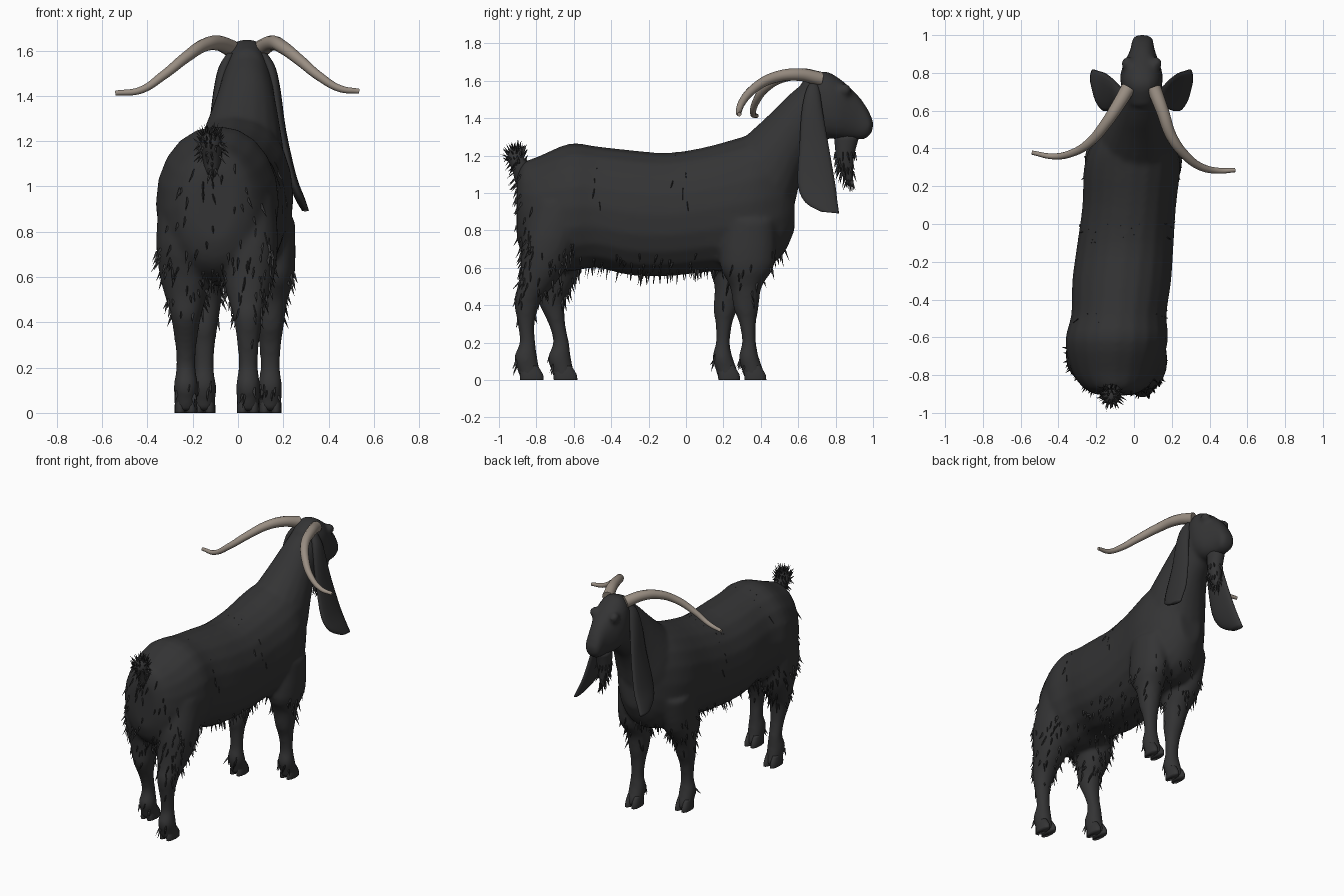
import bpy, bmesh, math, random
from mathutils import Vector

if "Cube" in bpy.data.objects:
    bpy.data.objects.remove(bpy.data.objects["Cube"])

random.seed(4)


def material(name, rgb):
    m = bpy.data.materials.new(name)
    m.diffuse_color = (*rgb, 1)
    m.use_nodes = True
    m.node_tree.nodes["Principled BSDF"].inputs["Base Color"].default_value = m.diffuse_color
    return m


COAT = material("charcoal coat", (0.034, 0.034, 0.035))
HORN = material("horn tan", (0.32, 0.27, 0.225))


def refine(rings, steps=3):
    """Adds in-between rings along a smooth spline."""
    out = []
    for i in range(len(rings) - 1):
        p0, p1, p2 = rings[max(i - 1, 0)], rings[i], rings[i + 1]
        p3 = rings[min(i + 2, len(rings) - 1)]
        for s in range(steps):
            t = s / steps
            out.append([.5 * (2 * b + (c - a) * t + (2 * a - 5 * b + 4 * c - d) * t * t
                              + (3 * b - a - 3 * c + d) * t ** 3)
                        for a, b, c, d in zip(p0, p1, p2, p3)])
    return out + [rings[-1]]


def loft(bm, rings, n=20, power=0.95):
    """Each ring: (y, z) of one edge, (y, z) of the other edge, centre x, half width."""
    loops = []
    for ay, az, by, bz, cx, hw in refine(rings):
        a, b = Vector((cx, ay, az)), Vector((cx, by, bz))
        c, r = (a + b) / 2, (b - a) / 2
        loop = []
        for i in range(n):
            t = 2 * math.pi * i / n
            u, v = (math.copysign(abs(k) ** power, k) for k in (math.cos(t), math.sin(t)))
            loop.append(bm.verts.new(c + Vector((hw * u, 0, 0)) + r * v))
        loops.append(loop)
    faces = [bm.faces.new(loops[0]), bm.faces.new(loops[-1])]
    for p, q in zip(loops, loops[1:]):
        for i in range(n):
            j = (i + 1) % n
            faces.append(bm.faces.new((p[i], p[j], q[j], q[i])))
    bmesh.ops.recalc_face_normals(bm, faces=faces)


def finish(bm, name, smooth=True, mat=COAT):
    me = bpy.data.meshes.new(name)
    bm.to_mesh(me)
    bm.free()
    me.materials.append(mat)
    for p in me.polygons:
        p.use_smooth = smooth
    ob = bpy.data.objects.new(name, me)
    bpy.context.collection.objects.link(ob)
    return ob


def lofted(name, rings, n=14):
    bm = bmesh.new()
    loft(bm, rings, n)
    return finish(bm, name)


# Torso, from rump to chest: y, centre x, half width, bottom z, top z
TORSO = [(-.905, -.1, .09, .76, 1.08), (-.87, -.1, .165, .66, 1.16),
         (-.78, -.1, .23, .59, 1.2), (-.62, -.092, .272, .58, 1.265),
         (-.48, -.08, .252, .6, 1.25), (-.3, -.065, .262, .56, 1.23),
         (-.1, -.045, .255, .555, 1.215), (.1, -.025, .248, .575, 1.245),
         (.3, -.01, .255, .59, 1.3), (.42, 0, .225, .6, 1.33),
         (.52, .01, .16, .67, 1.28), (.58, .015, .08, .8, 1.08)]
NECK = [(.2, 1.2, .5, .75, 0, .2), (.32, 1.305, .575, .92, .01, .195),
        (.45, 1.425, .615, 1.08, .025, .16), (.55, 1.525, .67, 1.2, .035, .13),
        (.66, 1.615, .76, 1.29, .04, .11)]
HEAD = [(.62, 1.6, .7, 1.31, .04, .09), (.73, 1.652, .78, 1.29, .04, .112),
        (.81, 1.62, .82, 1.285, .04, .107), (.875, 1.565, .87, 1.285, .042, .085),
        (.93, 1.51, .92, 1.285, .045, .064), (.968, 1.455, .955, 1.288, .045, .058),
        (.99, 1.41, .975, 1.3, .045, .052), (1.003, 1.375, .994, 1.325, .045, .03)]
# Legs, downwards: z, back y, front y, offset in x, half width
FRONT_LEG = [(.85, .2, .48, .01, .1), (.62, .18, .475, .01, .1), (.5, .235, .405, 0, .078),
             (.38, .255, .388, 0, .06), (.31, .283, .375, 0, .05), (.2, .3, .375, 0, .043),
             (.12, .28, .39, 0, .054), (.05, .3, .415, 0, .05), (.01, .31, .42, 0, .05)]
HIND_LEG = [(.95, -.82, -.5, 0, .12), (.75, -.875, -.57, 0, .132), (.6, -.885, -.64, 0, .115),
            (.5, -.9, -.71, 0, .088), (.42, -.92, -.775, 0, .066), (.3, -.9, -.81, 0, .048),
            (.2, -.89, -.805, 0, .043), (.12, -.92, -.795, 0, .054), (.05, -.9, -.78, 0, .05),
            (.01, -.89, -.77, 0, .05)]


def leg_rings(profile, x, side, dy):
    """The step offset dy fades out towards the top of the leg."""
    out = []
    for z, y0, y1, ox, hw in profile:
        d = dy * min(1, max(0, (.85 - z) / .6))
        out.append((y0 + d, z, y1 + d, z, x + side * ox, hw))
    return out


LEGS = [(FRONT_LEG, .142, 1, 0), (FRONT_LEG, -.15, -1, -.14),
        (HIND_LEG, .045, 1, 0), (HIND_LEG, -.23, -1, .18)]

# Body: torso, neck, head and legs fused into one smooth skin
bm = bmesh.new()
loft(bm, [(y, lo, y, hi, x, w) for y, x, w, lo, hi in TORSO])
loft(bm, NECK)
loft(bm, HEAD, power=.85)
for leg in LEGS:
    loft(bm, leg_rings(*leg))
for s in (-1, 1):                                   # brow ridges
    brow = bmesh.ops.create_uvsphere(bm, u_segments=12, v_segments=8, radius=.036)
    bmesh.ops.translate(bm, verts=brow["verts"], vec=(.04 + s * .075, .85, 1.55))
raw = finish(bm, "body_blockout")
fuse = raw.modifiers.new("fuse", 'REMESH')
fuse.mode, fuse.voxel_size = 'VOXEL', 0.014
relax = raw.modifiers.new("relax", 'SMOOTH')
relax.factor, relax.iterations = 0.5, 7
skin = bpy.data.meshes.new_from_object(raw.evaluated_get(bpy.context.evaluated_depsgraph_get()))
bpy.data.objects.remove(raw)
skin.materials.clear()
skin.materials.append(COAT)
for p in skin.polygons:
    p.use_smooth = True
body = bpy.data.objects.new("body", skin)
bpy.context.collection.objects.link(body)

# Cloven hooves: two toes per foot
bm = bmesh.new()
for profile, x, side, dy in LEGS:
    _, y0, y1, _, _ = profile[-1]
    y0, y1 = y0 + dy, y1 + dy
    for s in (-1, 1):
        cx = x + s * .025
        loft(bm, [(y0, 0, y1 + .012, 0, cx, .025), (y0, .03, y1 + .008, .03, cx, .025),
                  (y0 + .01, .08, y1 - .02, .075, cx, .02)], 10)
finish(bm, "hooves")

# Long drooping ears, mirrored about the head centre
EAR = [(.66, 1.59, .71, 1.58, .11, .02), (.635, 1.53, .72, 1.52, .14, .026),
       (.615, 1.42, .735, 1.42, .163, .026), (.605, 1.25, .765, 1.25, .19, .022),
       (.595, 1.05, .8, 1.05, .235, .022), (.635, .95, .812, .95, .272, .022),
       (.72, .9, .82, .89, .297, .016)]
lofted("right_ear", EAR)
lofted("left_ear", [(a, b, c, d, .08 - x, w) for a, b, c, d, x, w in EAR])

# Beard and upright bushy tail
beard = lofted("beard", [(.79, 1.31, .93, 1.31, .04, .05), (.8, 1.2, .9, 1.2, .04, .045),
                         (.82, 1.12, .895, 1.13, .04, .03), (.86, 1.06, .89, 1.06, .04, .008)])
tail = lofted("tail", [(-.91, 1.04, -.83, 1.08, -.115, .03), (-.93, 1.12, -.84, 1.15, -.115, .045),
                       (-.955, 1.18, -.87, 1.2, -.12, .047), (-.95, 1.22, -.87, 1.225, -.12, .035),
                       (-.93, 1.24, -.89, 1.24, -.12, .012)])


# Horns: tapering curves sweeping back and outwards
def horn(name, pts):
    cu = bpy.data.curves.new(name, 'CURVE')
    cu.dimensions, cu.bevel_depth, cu.bevel_resolution = '3D', 1, 4
    cu.use_fill_caps = True
    sp = cu.splines.new('BEZIER')
    sp.bezier_points.add(len(pts) - 1)
    for i, (bp, co) in enumerate(zip(sp.bezier_points, pts)):
        bp.co = co
        bp.radius = .038 - .027 * i / (len(pts) - 1)
        bp.handle_left_type = bp.handle_right_type = 'AUTO'
    cu.materials.append(HORN)
    bpy.context.collection.objects.link(bpy.data.objects.new(name, cu))


horn("right_horn", [(.105, .72, 1.61), (.15, .6, 1.633), (.2, .46, 1.613), (.275, .36, 1.555),
                    (.36, .3, 1.485), (.45, .282, 1.432), (.535, .285, 1.42)])
horn("left_horn", [(-.03, .72, 1.61), (-.09, .62, 1.633), (-.15, .53, 1.623), (-.23, .435, 1.57),
                   (-.33, .375, 1.49), (-.43, .358, 1.425), (-.54, .378, 1.412)])


# Shaggy hair: thin pointed locks scattered over chosen areas
def locks(name, ob, chance, flow, length, width=.008, lift=.22):
    me = ob.evaluated_get(bpy.context.evaluated_depsgraph_get()).to_mesh()
    bm = bmesh.new()
    for p in me.polygons:
        c, n = p.center.copy(), p.normal.copy()
        if random.random() > chance(c, n):
            continue
        jitter = Vector([random.uniform(-.2, .2) for _ in range(3)])
        d = (n * lift + Vector(flow) + jitter).normalized()
        side = d.cross(n).normalized() * width
        tip = c + d * length * random.uniform(.6, 1.2)
        base = c - n * .012
        v = [bm.verts.new(q) for q in (base - side, base + side, c + n * .005, tip)]
        for f in ((0, 1, 2), (0, 3, 1), (1, 3, 2), (2, 3, 0)):
            bm.faces.new([v[i] for i in f])
    bmesh.ops.recalc_face_normals(bm, faces=bm.faces)
    finish(bm, name, smooth=False)


def coat_chance(c, n):
    if .48 < c.z < .68 and n.z < -.5:                              # belly fringe
        return .035
    if c.y < -.55 and .42 < c.z < .75:                             # thighs
        return .06
    if c.y < -.8 and .3 < c.z < 1.1:                               # rump
        return .025
    if c.y > .15 and .42 < c.z < .7 and abs(n.x) + n.y > .3:       # chest and elbows
        return .025
    if .07 < c.z < .14 and n.y < -.5:                              # fetlocks
        return .1
    if .9 < c.z < 1.3 and (abs(c.y + .05) < .06 or abs(c.y + .5) < .05):
        return .02                                                 # flank and back patches
    return 0


locks("coat_locks", body, coat_chance, (0, -.1, -.75), .06)
locks("tail_top_locks", tail, lambda c, n: .6 * (c.z > 1.17), (0, -.1, .5), .045, .008, .5)
locks("tail_hanging_locks", tail, lambda c, n: .5 * (c.z < 1.2), (0, -.1, -.5), .05, .008, .4)
locks("beard_locks", beard, lambda c, n: .5 * (c.z < 1.25), (0, 0, -.9), .06)
